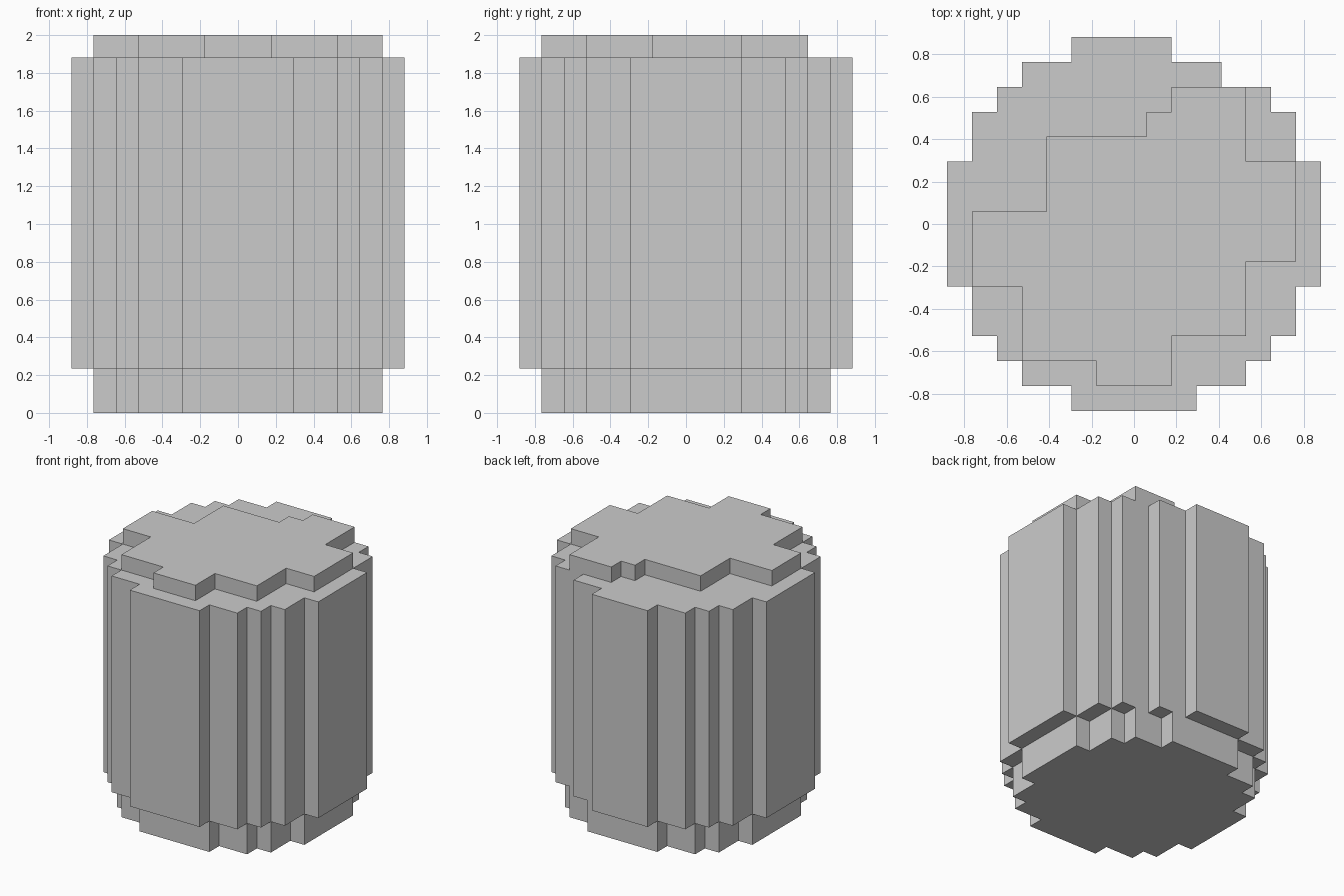
import bpy, bmesh

if "Cube" in bpy.data.objects:
    bpy.data.objects.remove(bpy.data.objects["Cube"])

S = 2 / 17  # cube size of the blocky grid


def footprint(first_row, runs):
    """Set of grid cells from (row count, first x, last x) runs, front to back."""
    cells, y = set(), first_row
    for count, x0, x1 in runs:
        for _ in range(count):
            cells |= {(x, y) for x in range(x0, x1 + 1)}
            y += 1
    return cells


base = footprint(-6, [(1, -2, 2), (1, -4, 4), (2, -5, 5), (5, -6, 6),
                      (2, -5, 5), (1, -4, 4), (1, -2, 2)])
body = footprint(-7, [(1, -2, 2), (1, -4, 4), (1, -5, 5), (2, -6, 6), (5, -7, 7),
                      (2, -6, 6), (1, -5, 5), (1, -4, 3), (1, -2, 1)])
cap = footprint(-6, [(1, -1, 1), (1, -4, 1), (2, -4, 4), (1, -6, 4), (2, -6, 6),
                     (2, -3, 6), (1, -3, 4), (1, 1, 4), (1, 2, 4)])


def slab(name, cells, below, above, z0, z1):
    """Stepped prism; faces hidden by the neighbouring slab are left out."""
    bm = bmesh.new()

    def quad(*pts):
        bm.faces.new([bm.verts.new((x * S, y * S, z * S)) for x, y, z in pts])

    for x, y in sorted(cells):
        l, r, f, b = x - .5, x + .5, y - .5, y + .5
        if (x, y) not in above:
            quad((l, f, z1), (r, f, z1), (r, b, z1), (l, b, z1))
        if (x, y) not in below:
            quad((l, b, z0), (r, b, z0), (r, f, z0), (l, f, z0))
        for dx, dy, p, q in ((0, -1, (l, f), (r, f)), (1, 0, (r, f), (r, b)),
                             (0, 1, (r, b), (l, b)), (-1, 0, (l, b), (l, f))):
            if (x + dx, y + dy) not in cells:
                quad((*p, z0), (*q, z0), (*q, z1), (*p, z1))
    bmesh.ops.remove_doubles(bm, verts=bm.verts[:], dist=1e-4)
    mesh = bpy.data.meshes.new(name)
    bm.to_mesh(mesh)
    bm.free()
    bpy.context.collection.objects.link(bpy.data.objects.new(name, mesh))


# Recessed round foot, stepped column, irregular top layer
slab("base", base, set(), body, 0, 2)
slab("body", body, base, cap, 2, 16)
slab("top_layer", cap, body, set(), 16, 17)
